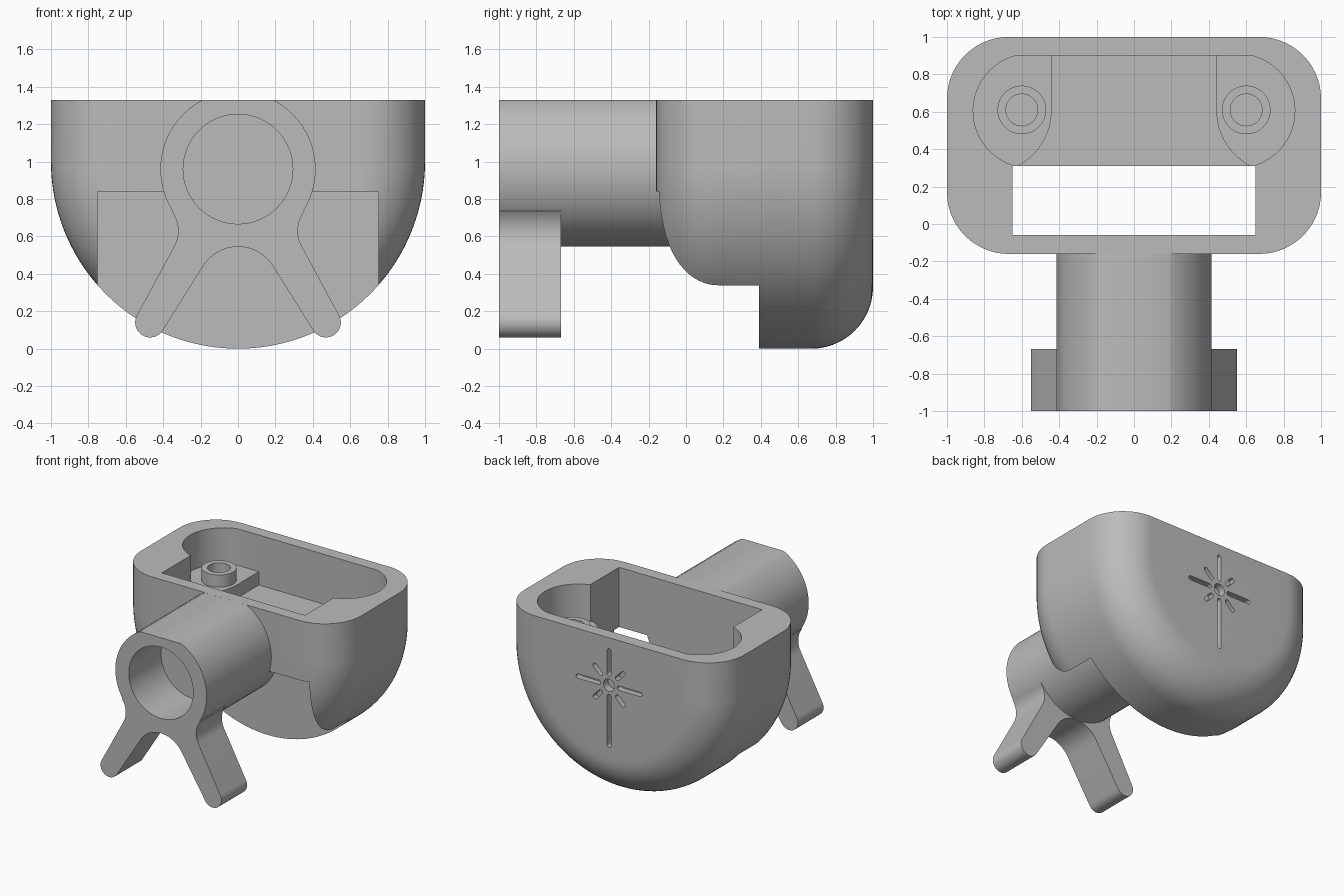
import bpy, bmesh
from math import sin, cos, pi, radians

cube = bpy.data.objects.get("Cube")
if cube:
    bpy.data.objects.remove(cube, do_unlink=True)

grey = bpy.data.materials.new("plain grey")
grey.use_nodes = True
colour = (0.5, 0.5, 0.5, 1)
grey.diffuse_color = colour
grey.node_tree.nodes["Principled BSDF"].inputs["Base Color"].default_value = colour

TOP = 1.33


def finish(name, bm):
    bmesh.ops.recalc_face_normals(bm, faces=bm.faces)
    mesh = bpy.data.meshes.new(name)
    bm.to_mesh(mesh)
    bm.free()
    mesh.materials.append(grey)
    ob = bpy.data.objects.new(name, mesh)
    bpy.context.collection.objects.link(ob)
    return ob


def loft(name, loops):
    """Skin a list of equal closed loops and cap both ends."""
    bm = bmesh.new()
    rings = [[bm.verts.new(p) for p in loop] for loop in loops]
    n = len(rings[0])
    for a, b in zip(rings, rings[1:]):
        for i in range(n):
            j = (i + 1) % n
            bm.faces.new((a[i], a[j], b[j], b[i]))
    bm.faces.new(rings[0])
    bm.faces.new(rings[-1])
    return finish(name, bm)


def prism(name, pts, lo, hi, axis):
    if axis == "y":
        return loft(name, [[(u, h, v) for u, v in pts] for h in (lo, hi)])
    return loft(name, [[(u, v, h) for u, v in pts] for h in (lo, hi)])


def arc(cx, cy, r, start, end, n=24):
    return [(cx + r * cos(radians(start + (end - start) * i / n)),
             cy + r * sin(radians(start + (end - start) * i / n)))
            for i in range(n + 1)]


def circle(cx, cy, r, n=48):
    return arc(cx, cy, r, 0, 360 - 360 / n, n - 1)


def rect(x0, x1, y0, y1):
    return [(x0, y0), (x1, y0), (x1, y1), (x0, y1)]


def mirrored(half):
    return half + [(-x, y) for x, y in reversed(half)]


def boolean(ob, other, operation="DIFFERENCE"):
    mod = ob.modifiers.new(operation.lower(), "BOOLEAN")
    mod.operation, mod.object, mod.solver = operation, other, "EXACT"
    bpy.context.view_layer.objects.active = ob
    bpy.ops.object.modifier_apply(modifier=mod.name)
    bpy.data.objects.remove(other, do_unlink=True)


def smooth(ob):
    bpy.ops.object.select_all(action="DESELECT")
    ob.select_set(True)
    bpy.context.view_layer.objects.active = ob
    bpy.ops.object.shade_smooth_by_angle(angle=radians(30))


# Housing: U-shaped outline with rounded front and back edges
ROUND, FRONT, BACK = 0.33, -0.16, 1.0


def u_loop(inset, y):
    outline = arc(0, 1, 1 - inset, 180, 360, 80)
    outline = [(-1 + inset, TOP)] + outline + [(1 - inset, TOP)]
    return [(x, y, z) for x, z in outline]


steps = [pi / 2 * i / 14 for i in range(15)]
front_edge = [u_loop(ROUND * (1 - sin(t)), FRONT + ROUND * (1 - cos(t))) for t in steps]
back_edge = [u_loop(ROUND * (1 - cos(t)), BACK - ROUND * (1 - sin(t))) for t in steps]
housing = loft("housing", front_edge + back_edge)

# Notch under the front half and slot through the housing
boolean(housing, prism("notch", rect(-0.75, 0.75, -1, 0.84), -0.6, 0.39, "y"))
boolean(housing, prism("slot", rect(-0.65, 0.65, -0.06, 0.31), 0.5, 1.6, "z"))

# Pocket with a lower floor between two raised ledges
pocket = mirrored([(0.6, 0.2)] + arc(0.555, 0.605, 0.305, -72, 75))
boolean(housing, prism("pocket", pocket, 1.03, 1.6, "z"))
floor = mirrored([(0.6, 0.2)] + arc(0.78, 0.61, 0.34, 247, 180, 12) + [(0.44, 0.9)])
boolean(housing, prism("floor", floor, 0.92, 1.5, "z"))

# Screw bosses on the ledges
for side, label in ((1, "left"), (-1, "right")):
    boss = prism(label + "_boss", circle(side * 0.6, 0.61, 0.13), 1.0, 1.13, "z")
    for part in (housing, boss):
        boolean(part, prism("hole", circle(side * 0.6, 0.61, 0.085), 0.95, 1.3, "z"))
    smooth(boss)

# Engraved star on the back: (angle, inner end, outer end)
STAR_Z = 0.94
rays = [(0, 0.075, 0.3), (180, 0.075, 0.3), (90, 0.075, 0.3), (270, 0.075, 0.51)]
rays += [(a, 0.09, 0.2) for a in (45, 135, 225, 315)]
for angle, inner, outer in rays:
    w, c, s = 0.018, cos(radians(angle)), sin(radians(angle))
    groove = arc(outer - w, 0, w, -90, 90, 8) + arc(inner + w, 0, w, 90, 270, 8)
    groove = [(u * c - v * s, STAR_Z + u * s + v * c) for u, v in groove]
    boolean(housing, prism("ray", groove, 0.95, 1.1, "y"))
boolean(housing, prism("star_centre", circle(0, STAR_Z, 0.05, 24), 0.94, 1.1, "y"))
smooth(housing)

# Tube with a flattened top, splayed legs and a blind bore
TUBE_Z = 0.96
tube = prism("tube_with_legs", arc(0, TUBE_Z, 0.415, 117, 423, 72), -1, -0.062, "y")
leg = arc(0, 0.325, 0.22, 90, 30, 10) + arc(0.47, 0.14, 0.08, 210, 390, 16)
leg += arc(0.49, 0.63, 0.17, 210, 142, 10) + [(0.3, 0.78), (0, 0.78)]
legs = prism("legs", leg + [(-x, z) for x, z in reversed(leg[1:-1])], -1, -0.667, "y")
boolean(tube, legs, "UNION")
boolean(tube, prism("bore", circle(0, TUBE_Z, 0.293, 64), -1.2, -0.58, "y"))
smooth(tube)
